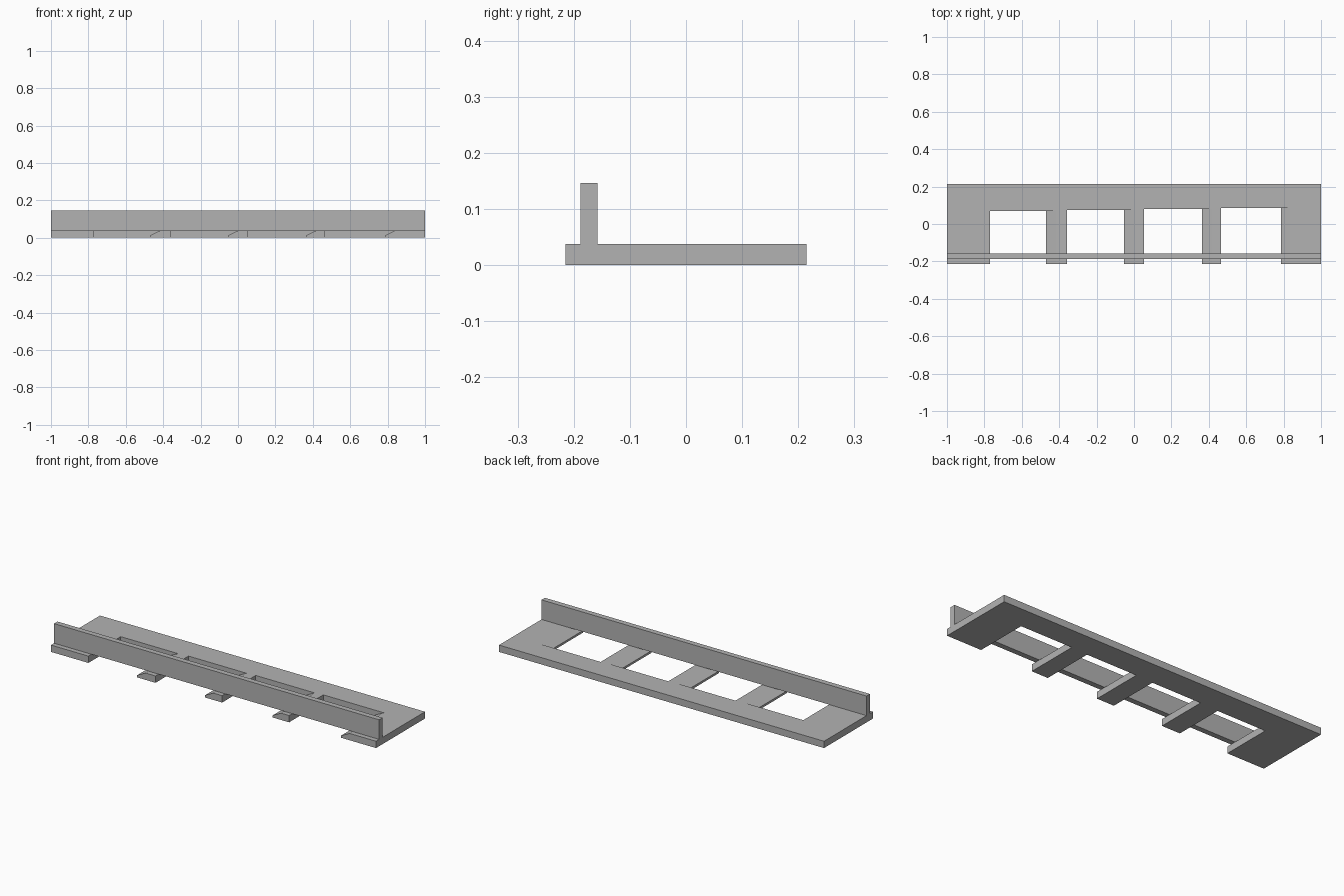
import bpy
import bmesh

cube = bpy.data.objects.get("Cube")
if cube:
    bpy.data.objects.remove(cube, do_unlink=True)

HALF_DEPTH = 0.215
PLATE_TOP = 0.038
RAIL_TOP = 0.147

grey = bpy.data.materials.new("plain grey")
grey.use_nodes = True
colour = (0.45, 0.45, 0.45, 1)
grey.diffuse_color = colour
grey.node_tree.nodes["Principled BSDF"].inputs["Base Color"].default_value = colour


def prism(name, profile, y0, y1):
    """Extrude a profile of (x, z) points from y0 to y1."""
    bm = bmesh.new()
    face = bm.faces.new([bm.verts.new((x, y0, z)) for x, z in profile])
    grown = bmesh.ops.extrude_face_region(bm, geom=[face])["geom"]
    moved = [v for v in grown if isinstance(v, bmesh.types.BMVert)]
    bmesh.ops.translate(bm, verts=moved, vec=(0, y1 - y0, 0))
    bmesh.ops.recalc_face_normals(bm, faces=bm.faces)
    mesh = bpy.data.meshes.new(name)
    bm.to_mesh(mesh)
    bm.free()
    mesh.materials.append(grey)
    obj = bpy.data.objects.new(name, mesh)
    bpy.context.collection.objects.link(obj)
    return obj


def bar(name, z0, z1, y0, y1):
    return prism(name, [(-1, z0), (1, z0), (1, z1), (-1, z1)], y0, y1)


# Flat plate and the upright rail along its front
plate = bar("base_plate", 0, PLATE_TOP, -HALF_DEPTH, HALF_DEPTH)
rail = bar("front_rail", PLATE_TOP, RAIL_TOP, -0.188, -0.158)

# Slots open to the front, each with a sloped upper edge on its left side
RAMP_WIDTH, RAMP_FOOT = 0.053, 0.012
rise = PLATE_TOP - RAMP_FOOT
slots = [(-0.77, -0.47, 0.069), (-0.357, -0.053, 0.075),
         (0.053, 0.364, 0.08), (0.465, 0.785, 0.086)]
for i, (x0, x1, back) in enumerate(slots):
    profile = [(x0, -0.1), (x1, -0.1), (x1, RAMP_FOOT),
               (x1 + 2 * RAMP_WIDTH, RAMP_FOOT + 2 * rise), (x0, RAMP_FOOT + 2 * rise)]
    cutter = prism(f"slot_cutter_{i + 1}", profile, -0.3, back)
    cutter.hide_render = True
    mod = plate.modifiers.new("slot", 'BOOLEAN')
    mod.operation = 'DIFFERENCE'
    mod.solver = 'EXACT'
    mod.object = cutter
    bpy.context.view_layer.objects.active = plate
    bpy.ops.object.modifier_apply(modifier=mod.name)
    bpy.data.objects.remove(cutter, do_unlink=True)
